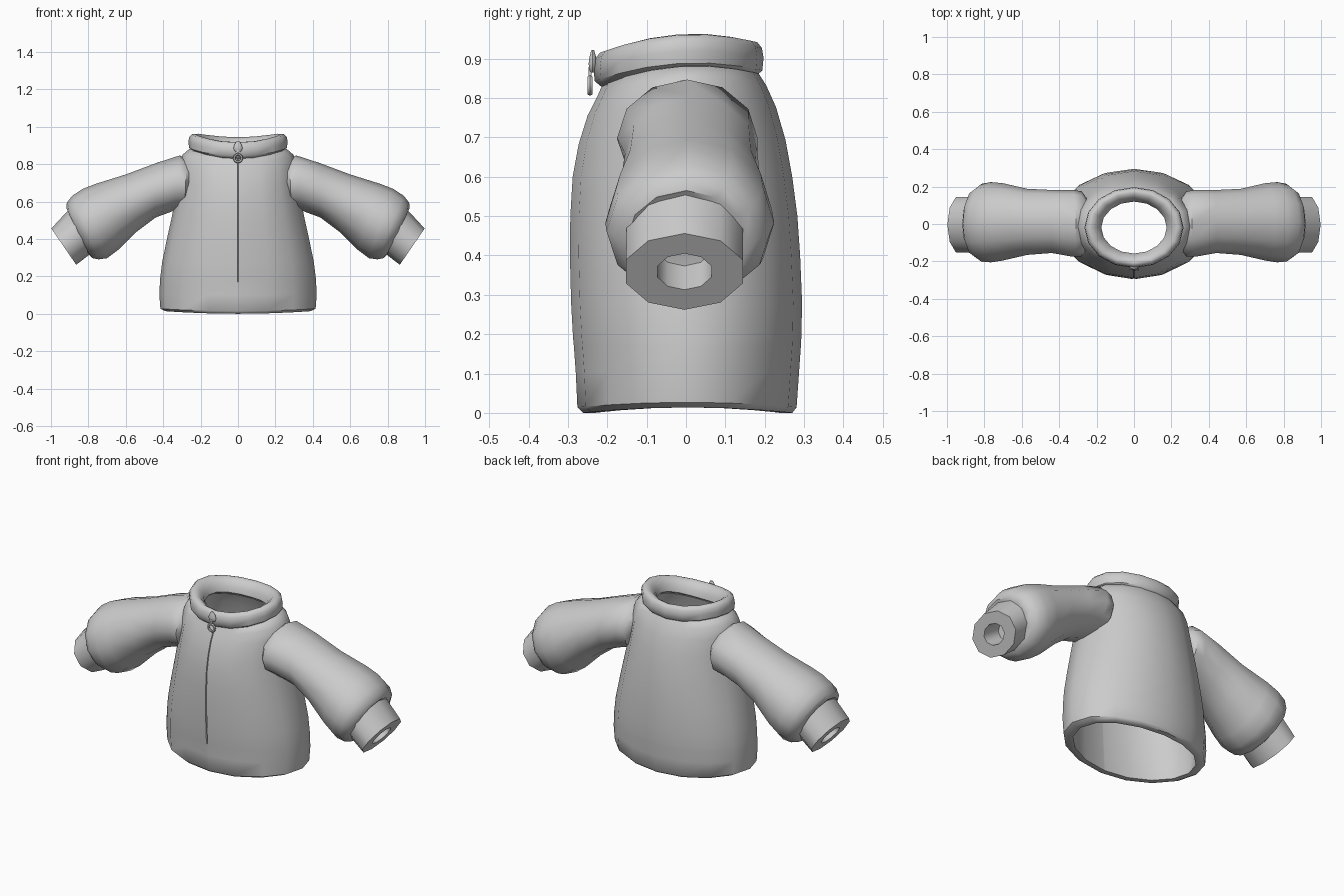
import bpy, bmesh
from math import sin, cos, tau, pi
from mathutils import Vector

if "Cube" in bpy.data.objects:
    bpy.data.objects.remove(bpy.data.objects["Cube"])

grey = bpy.data.materials.new("plain grey")
grey.use_nodes = True
grey.diffuse_color = (0.6, 0.6, 0.6, 1)
grey.node_tree.nodes["Principled BSDF"].inputs["Base Color"].default_value = (0.6, 0.6, 0.6, 1)


def finish(obj, angle=45):
    obj.data.materials.clear()
    obj.data.materials.append(grey)
    bpy.ops.object.select_all(action="DESELECT")
    obj.select_set(True)
    bpy.context.view_layer.objects.active = obj
    bpy.ops.object.shade_smooth_by_angle(angle=angle * pi / 180)


def loft(name, rings, closed=False):
    """Skin a list of equal-length point rings; closed joins last to first."""
    bm = bmesh.new()
    vs = [[bm.verts.new(p) for p in ring] for ring in rings]
    n = len(vs[0])
    pairs = list(zip(vs, vs[1:])) + ([(vs[-1], vs[0])] if closed else [])
    for a, b in pairs:
        for i in range(n):
            j = (i + 1) % n
            bm.faces.new((a[i], a[j], b[j], b[i]))
    if not closed:
        bm.faces.new(vs[0])
        bm.faces.new(vs[-1])
    bmesh.ops.recalc_face_normals(bm, faces=bm.faces)
    mesh = bpy.data.meshes.new(name)
    bm.to_mesh(mesh)
    bm.free()
    obj = bpy.data.objects.new(name, mesh)
    bpy.context.collection.objects.link(obj)
    finish(obj)
    return obj


def neck_wave(s):
    # neckline drops at the front and slightly at the back
    return 0.0135 * s - 0.0315 * s * s


# Body: outer rings upward, then inner rings downward (z, half width, front, back)
FRONT = -pi / 2
angles = sorted([FRONT + tau * k / 16 for k in range(16)] + [FRONT - 0.009, FRONT + 0.009])


def body_ring(z, rx, front, back, groove=0.0):
    cy, ry = (front + back) / 2, (back - front) / 2
    top = min(max((z - 0.6) / 0.25, 0), 1)
    low = max(0, 1 - z / 0.2)
    ring = []
    for a in angles:
        s = sin(a)
        y = cy + ry * s
        if abs(a - FRONT) < 0.001:
            y += groove
        ring.append((rx * cos(a), y, z + top * neck_wave(s) + low * 0.014 * (1 - s * s)))
    return ring


outer = [
    (0.0, 0.39, -0.262, 0.27), (0.014, 0.415, -0.276, 0.281),
    (0.10, 0.421, -0.28, 0.287), (0.17, 0.417, -0.285, 0.292),
    (0.19, 0.416, -0.287, 0.293), (0.28, 0.405, -0.292, 0.295), (0.40, 0.38, -0.295, 0.29),
    (0.50, 0.358, -0.294, 0.283), (0.60, 0.337, -0.288, 0.27),
    (0.70, 0.32, -0.273, 0.253), (0.79, 0.313, -0.25, 0.229),
    (0.85, 0.297, -0.225, 0.204), (0.88, 0.262, -0.212, 0.185),
]
inner = [
    (0.885, 0.20, -0.175, 0.14), (0.80, 0.26, -0.2, 0.18),
    (0.60, 0.29, -0.245, 0.23), (0.30, 0.355, -0.25, 0.25),
    (0.06, 0.37, -0.238, 0.245), (0.0, 0.362, -0.232, 0.24),
]
rings = [body_ring(*r, groove=0.012 if r[0] > 0.18 else 0) for r in outer]
rings += [body_ring(*r) for r in inner]
loft("body", rings, closed=True)

# Collar: rolled band (z, half width, half depth)
collar_profile = [
    (0.872, 0.20, 0.16), (0.873, 0.243, 0.195), (0.888, 0.262, 0.213),
    (0.92, 0.265, 0.216), (0.945, 0.261, 0.212), (0.96, 0.247, 0.2),
    (0.962, 0.23, 0.186), (0.95, 0.208, 0.165), (0.92, 0.183, 0.146),
    (0.89, 0.175, 0.139),
]
loft("collar", [[(rx * cos(a), -0.019 + ry * sin(a), z + neck_wave(sin(a)))
                 for a in (tau * k / 16 for k in range(16))]
                for z, rx, ry in collar_profile], closed=True)


# Sleeves and cuffs: rings spanned by top point, bottom point and depth range
def arm_ring(side, tx, tz, bx, bz, front, back, n=12):
    top, bottom = Vector((tx, 0, tz)), Vector((bx, 0, bz))
    mid, up = (top + bottom) / 2, (top - bottom) / 2
    cy, ry = (front + back) / 2, (back - front) / 2
    ring = []
    for k in range(n):
        a = tau * k / n
        p = mid + up * cos(a)
        ring.append((side * p.x, cy + ry * sin(a), p.z))
    return ring


sleeve = [
    (0.24, 0.80, 0.27, 0.60, -0.14, 0.14), (0.275, 0.825, 0.285, 0.565, -0.175, 0.175),
    (0.31, 0.847, 0.345, 0.55, -0.175, 0.182), (0.44, 0.805, 0.44, 0.515, -0.155, 0.182),
    (0.60, 0.745, 0.54, 0.44, -0.165, 0.188), (0.76, 0.695, 0.64, 0.342, -0.195, 0.218),
    (0.83, 0.668, 0.70, 0.297, -0.205, 0.224), (0.885, 0.632, 0.745, 0.291, -0.202, 0.215),
    (0.915, 0.595, 0.78, 0.298, -0.178, 0.188), (0.918, 0.565, 0.80, 0.318, -0.15, 0.152),
    (0.895, 0.54, 0.80, 0.345, -0.12, 0.12),
]
# Cuff: straight band, thick end rim, then a hollow that closes inside
cuff = [
    (0.90, 0.562, 0.77, 0.335, -0.158, 0.152), (0.998, 0.456, 0.865, 0.262, -0.16, 0.152),
    (0.963, 0.405, 0.90, 0.313, -0.076, 0.068), (0.85, 0.48, 0.79, 0.39, -0.076, 0.068),
]
for side, label in ((1, "left"), (-1, "right")):
    loft(label + "_sleeve", [arm_ring(side, *r) for r in sleeve])
    loft(label + "_cuff", [arm_ring(side, *r, n=10) for r in cuff])

# Zip slider on the collar: a flattened teardrop
drop = [(0.865, 0.012), (0.873, 0.021), (0.888, 0.024), (0.905, 0.019), (0.922, 0.008)]
loft("zip_slider", [[(r * cos(tau * k / 10), -0.237 + 0.011 * r / 0.024 * sin(tau * k / 10), z)
                     for k in range(10)] for z, r in drop])

# Zip pull: strap and small ring hanging below it
bpy.ops.mesh.primitive_cube_add(size=1, location=(0, -0.244, 0.862))
strap = bpy.context.object
strap.name = "zip_strap"
strap.scale = (0.012, 0.008, 0.035)
finish(strap)
bpy.ops.mesh.primitive_torus_add(major_segments=14, minor_segments=6, major_radius=0.02,
                                 minor_radius=0.007, location=(0, -0.244, 0.832),
                                 rotation=(pi / 2, 0, 0))
pull = bpy.context.object
pull.name = "zip_ring"
finish(pull)
